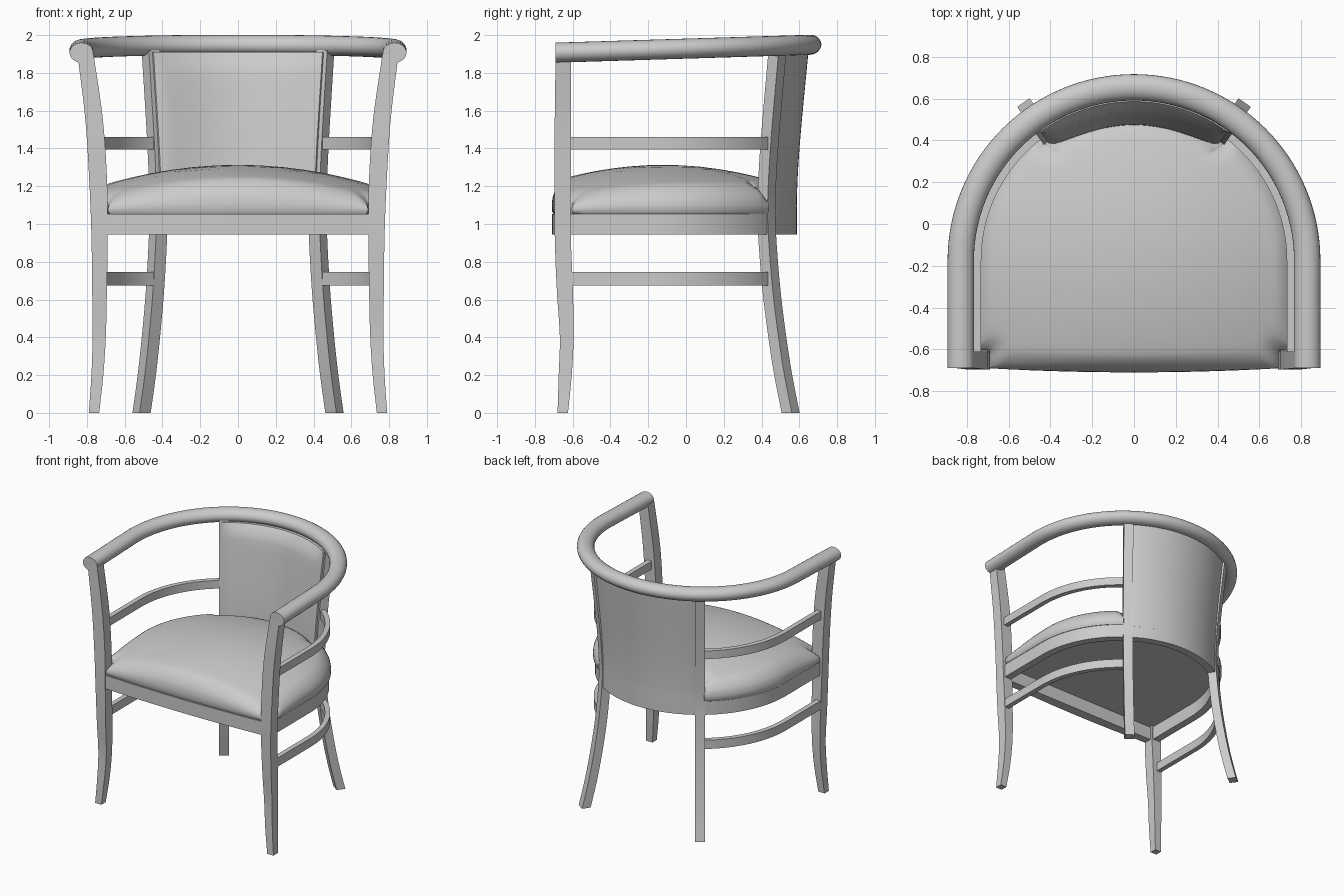
import bpy, bmesh, math
from mathutils import Vector
from mathutils.geometry import intersect_point_line

if "Cube" in bpy.data.objects:
    bpy.data.objects.remove(bpy.data.objects["Cube"])

CY = -0.175                      # centre of the half-round plan
LEG_A = math.radians(35)         # back leg angle away from straight back

grey = bpy.data.materials.new("light grey")
grey.diffuse_color = (0.6, 0.6, 0.6, 1)
grey.use_nodes = True
grey.node_tree.nodes["Principled BSDF"].inputs["Base Color"].default_value = grey.diffuse_color


def finish(name, bm, angle=35):
    bmesh.ops.recalc_face_normals(bm, faces=bm.faces)
    me = bpy.data.meshes.new(name)
    bm.to_mesh(me)
    bm.free()
    ob = bpy.data.objects.new(name, me)
    bpy.context.collection.objects.link(ob)
    me.materials.append(grey)
    bpy.ops.object.select_all(action='DESELECT')
    ob.select_set(True)
    bpy.context.view_layer.objects.active = ob
    bpy.ops.object.shade_smooth_by_angle(angle=math.radians(angle))
    return ob


def loft(name, rings, angle=35):
    """Skin closed rings of equal length and cap both ends."""
    bm = bmesh.new()
    vs = [[bm.verts.new(p) for p in r] for r in rings]
    n = len(vs[0])
    for a, b in zip(vs, vs[1:]):
        for i in range(n):
            j = (i + 1) % n
            bm.faces.new((a[i], a[j], b[j], b[i]))
    bm.faces.new(vs[0])
    bm.faces.new(vs[-1])
    return finish(name, bm, angle)


def polar(r, a, z):
    """Point at radius r, angle a from straight back (+ is right)."""
    return Vector((r * math.sin(a), CY + r * math.cos(a), z))


def u_sweep(name, profile, y_front, a0, a1, straight=(True, True), rise=0.0, steps=48):
    """Sweep (radius, z) profile along the U-shaped plan."""
    q = math.pi / 2
    rings = []

    def ring(a, dy=0.0):
        out = []
        for r, z in profile:
            p = polar(r, a, z)
            p.y += dy
            p.z += rise * (p.y - y_front)
            out.append(p)
        rings.append(out)

    if straight[0]:
        ring(-q, y_front - CY)
    for i in range(steps + 1):
        ring(a0 + (a1 - a0) * i / steps)
    if straight[1]:
        ring(q, y_front - CY)
    return loft(name, rings)


def rect(r0, r1, z0, z1):
    return [(r0, z0), (r1, z0), (r1, z1), (r0, z1)]


def interp(table, z):
    """Smooth (Catmull-Rom) lookup in a table of (z, value...)."""
    for i in range(len(table) - 1):
        if z <= table[i + 1][0] or i == len(table) - 2:
            a, b = table[i], table[i + 1]
            p, n = table[max(i - 1, 0)], table[min(i + 2, len(table) - 1)]
            t, h = (z - a[0]) / (b[0] - a[0]), b[0] - a[0]
            res = []
            for k in range(1, len(a)):
                m0 = (b[k] - p[k]) / (b[0] - p[0]) * h
                m1 = (n[k] - a[k]) / (n[0] - a[0]) * h
                res.append((2*t**3 - 3*t*t + 1) * a[k] + (t**3 - 2*t*t + t) * m0
                           + (3*t*t - 2*t**3) * b[k] + (t**3 - t*t) * m1)
            return res


HALF = math.pi / 2

# arm and back rail: oval tube in a U
oval = [(0.829 + 0.063 * math.cos(t), 1.907 + 0.053 * math.sin(t))
        for t in (2 * math.pi * i / 24 for i in range(24))]
u_sweep("top_rail", oval, -0.69, -HALF, HALF, rise=0.031, steps=64)

# seat apron around the sides and back
u_sweep("seat_apron", rect(0.702, 0.762, 0.945, 1.052), -0.62, -HALF, HALF)

# side stretchers, below and above the seat
for side, s in (("left", -1), ("right", 1)):
    for level, z0, z1 in (("lower", 0.675, 0.745), ("upper", 1.395, 1.46)):
        u_sweep(f"{side}_{level}_stretcher", rect(0.731, 0.770, z0, z1), -0.62,
                min(s * HALF, s * LEG_A), max(s * HALF, s * LEG_A),
                straight=(s < 0, s > 0), steps=24)

# front posts: z, inner x, outer x, front y, back y
POST = [(0, .735, .79, -.68, -.625), (.2, .713, .776, -.674, -.605),
        (.4, .70, .77, -.668, -.595), (.65, .694, .772, -.684, -.599),
        (.94, .69, .776, -.695, -.61), (1.2, .692, .786, -.695, -.61),
        (1.55, .715, .808, -.695, -.61), (1.9, .765, .85, -.69, -.61)]
# back legs: z, radius of centre
BACK = [(0, .89), (.2, .842), (.4, .804), (.65, .766), (.94, .738),
        (1.1, .733), (1.4, .751), (1.92, .805)]
for side, s in (("left", -1), ("right", 1)):
    rings = []
    for i in range(29):
        z = 1.9 * i / 28
        x0, x1, y0, y1 = interp(POST, z)
        rings.append([(s*x0, y0, z), (s*x1, y0, z), (s*x1, y1, z), (s*x0, y1, z)])
    loft(f"{side}_front_post", rings)

    rings = []
    radial = Vector((s * math.sin(LEG_A), math.cos(LEG_A), 0))
    tangent = Vector((radial.y, -radial.x, 0))
    for i in range(29):
        z = 1.92 * i / 28
        c = polar(interp(BACK, z)[0], s * LEG_A, z)
        rings.append([c + radial * u * .033 + tangent * v * .036
                      for u, v in ((-1, -1), (1, -1), (1, 1), (-1, 1))])
    loft(f"{side}_back_leg", rings)


# bowed front apron
def bow(x):
    return -0.69 - 0.02 * (1 - (x / 0.7) ** 2)


xs = [-0.7 + 1.4 * i / 16 for i in range(17)]
loft("front_apron", [[(x, bow(x), 0.945), (x, -0.63, 0.945),
                      (x, -0.63, 1.052), (x, bow(x), 1.052)] for x in xs])

# padded backrest wrapping onto the back legs
A = math.radians(36)
rings = []
NZ = 16
for i in range(33):
    a = -A + 2 * A * i / 32
    u = abs(a / A)
    front, back = [], []
    for k in range(NZ + 1):
        t = k / NZ
        z = 1.042 + 0.868 * t
        r = interp(BACK, z)[0]
        puff = (1 - u ** 4) ** 0.6 * (1 - abs(2 * t - 1) ** 8) ** 0.5
        front.append(polar(r - 0.043 - 0.046 * puff, a, z))
        back.append(polar(r + 0.029 - 0.01 * t - 0.03 * max(0, u - 0.93) / 0.07, a, z))
    rings.append(front + back[::-1])
loft("backrest", rings, 50)

# seat cushion outline: bowed front, post notches, round sides and back
R = 0.775
half = [(x, bow(x)) for x in (0.0, .1, .2, .3, .4, .5, .6, .66)]
half += [(0.688, -0.69), (0.69, -0.66), (0.69, -0.63), (0.695, -0.605), (0.73, -0.605),
         (0.765, -0.605)]
half += [(R, y) for y in (-.59, -.55, -.5, -.4, -.3)]
for i in range(21):
    a = HALF + (math.radians(37.5) - HALF) * i / 20
    half.append((R * math.sin(a), CY + R * math.cos(a)))
for i in range(13):
    a = math.radians(36) * (1 - i / 12)
    half.append((0.705 * math.sin(a), CY + 0.705 * math.cos(a)))
outline = [Vector((x, y, 0)) for x, y in half + [(-x, y) for x, y in half[-2:0:-1]]]
MID = Vector((0, -0.12, 0))


def edge_distance(p):
    best = 9
    for a, b in zip(outline, outline[1:] + outline[:1]):
        q, t = intersect_point_line(p, a, b)
        best = min(best, (p - a.lerp(b, min(1, max(0, t)))).length)
    return best


# domed top that rolls over at the edge
rings = [[MID.lerp(p, .985) + Vector((0, 0, 1.053)) for p in outline],
         [p + Vector((0, 0, 1.068)) for p in outline]]
for k in (1, .995, .985, .97, .95, .93, .905, .88, .85, .8, .72, .6, .45, .3, .15, .02):
    ring = []
    for p in outline:
        q = MID.lerp(p, k)
        dome = 1.313 - 0.1 * (q.x / 0.69) ** 2 - 0.062 * ((q.y + 0.12) / 0.49) ** 2
        d = min(1, edge_distance(q) / 0.1)
        roll = 0.3 + 0.7 * math.sqrt(max(0, 1 - (1 - d) ** 2))
        q.z = 1.06 + (dome - 1.06) * roll
        ring.append(q)
    rings.append(ring)
loft("seat_cushion", rings, 50)
